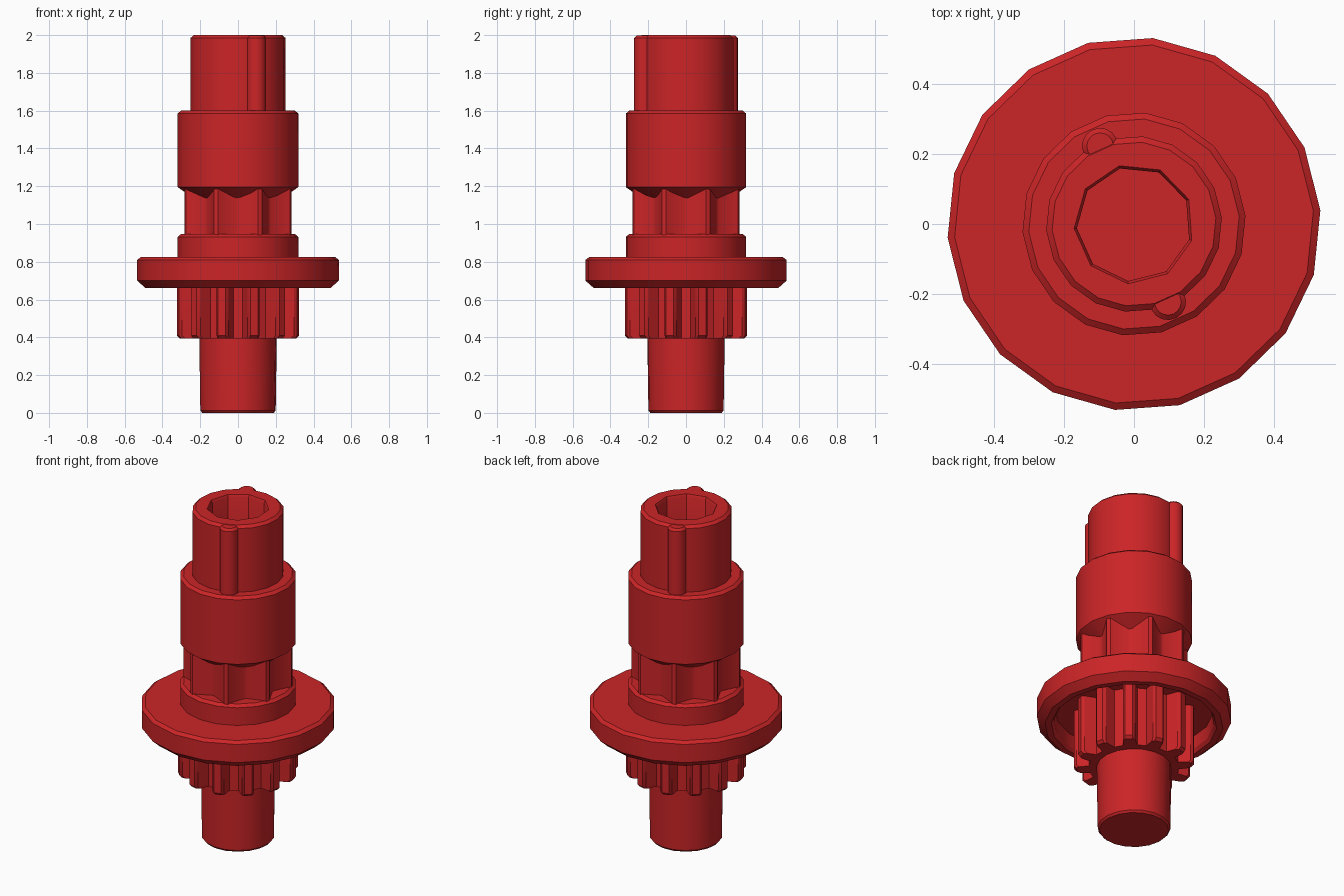
import bpy, bmesh, math

if "Cube" in bpy.data.objects:
    bpy.data.objects.remove(bpy.data.objects["Cube"])

red = bpy.data.materials.new("red plastic")
red.diffuse_color = (0.60, 0.018, 0.02, 1)
red.use_nodes = True
red.node_tree.nodes["Principled BSDF"].inputs["Base Color"].default_value = red.diffuse_color
SIDES, PHASE = 18, math.radians(4.2)


def finish(bm, name, angle=32):
    bmesh.ops.recalc_face_normals(bm, faces=bm.faces)
    me = bpy.data.meshes.new(name)
    bm.to_mesh(me)
    bm.free()
    me.materials.append(red)
    ob = bpy.data.objects.new(name, me)
    bpy.context.collection.objects.link(ob)
    bpy.ops.object.select_all(action='DESELECT')
    ob.select_set(True)
    bpy.context.view_layer.objects.active = ob
    bpy.ops.object.shade_smooth_by_angle(angle=math.radians(angle))
    return ob


def stack(rings, name):
    """Skin a list of rings (lists of points) and cap both ends."""
    bm = bmesh.new()
    loops = [[bm.verts.new(p) for p in ring] for ring in rings]
    for a, b in zip(loops, loops[1:]):
        n = len(a)
        for i in range(n):
            j = (i + 1) % n
            bm.faces.new((a[i], a[j], b[j], b[i]))
    bm.faces.new(loops[0])
    bm.faces.new(loops[-1])
    return finish(bm, name)


def ring(r, z, centre=(0, 0), sides=SIDES, half=False):
    """Circle of points; half pulls every second point onto the chord."""
    pts = []
    for k in range(sides):
        a = PHASE + math.tau * k / sides
        s = math.cos(math.tau / sides) if half and k % 2 == 0 else 1
        pts.append((centre[0] + r * s * math.cos(a), centre[1] + r * s * math.sin(a), z))
    return pts


def lathe(name, profile, **kw):
    return stack([ring(r, z, **kw) for r, z in profile], name)


def gear(name, teeth, levels, valley, half_tip, half_root):
    """Toothed prism; levels are (tip radius, z) pairs."""
    rings = []
    for tip, z in levels:
        pts = []
        for k in range(teeth):
            a = math.tau * (k + 0.5) / teeth
            for r, w in ((valley, -half_root), (tip - 0.015, -half_tip), (tip, -half_tip + 0.012),
                         (tip, half_tip - 0.012), (tip - 0.015, half_tip), (valley, half_root)):
                pts.append((r * math.cos(a) - w * math.sin(a), r * math.sin(a) + w * math.cos(a), z))
        rings.append(pts)
    return stack(rings, name)


# Lower shaft, rounded at the foot
lathe("lower_shaft", [(0.19, 0), (0.2, 0.012), (0.206, 0.42)])

# Lower pinion
gear("lower_pinion", 12, [(0.315, 0.395), (0.33, 0.41), (0.33, 0.78)], 0.245, 0.033, 0.04)

# Flange disc, hollow underneath
lathe("flange", [(0.15, 0.755), (0.435, 0.755), (0.44, 0.68), (0.455, 0.66), (0.49, 0.66),
                 (0.535, 0.70), (0.535, 0.81), (0.515, 0.825), (0.15, 0.825)])

# Small collar above the flange
lathe("lower_collar", [(0.32, 0.80), (0.32, 0.932), (0.302, 0.947)])

# Splined neck with narrow ridges and V valleys
gear("splined_neck", 8, [(0.303, 0.93), (0.303, 1.21)], 0.222, 0.024, 0.082)

# Upper collar with conical underside
lathe("upper_collar", [(0.19, 1.105), (0.32, 1.195), (0.32, 1.585), (0.302, 1.60)])

# Top tube with a nine-sided socket
tube = [(0.252, 1.59, False), (0.252, 1.985, False), (0.235, 2.0, False),
        (0.172, 2.0, True), (0.164, 1.985, True), (0.164, 1.60, True)]
stack([ring(r, z, half=h) for r, z, h in tube], "top_tube")

# Two opposite keys on the tube
for side, s in (("front", 1), ("back", -1)):
    lathe(side + "_key", [(0.052, 1.59), (0.052, 1.985), (0.038, 1.998)],
          centre=(0.097 * s, -0.223 * s), sides=16)
